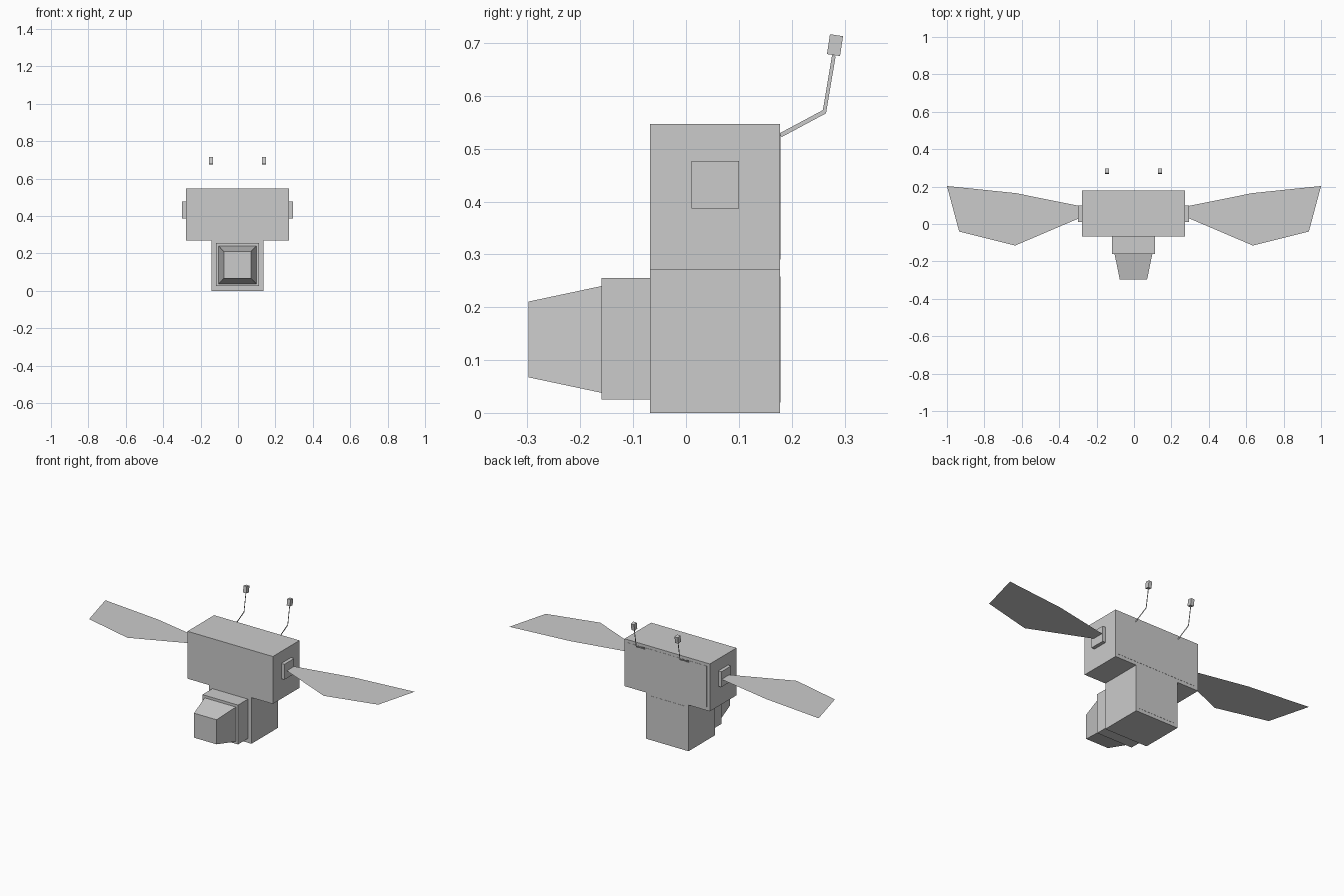
import bpy, bmesh
from mathutils import Matrix, Vector

cube = bpy.data.objects.get("Cube")
if cube:
    bpy.data.objects.remove(cube, do_unlink=True)

CX = -0.003  # centre line of the body
BACK = 0.178

grey = bpy.data.materials.new("plain_grey")
grey.use_nodes = True
grey.diffuse_color = (0.6, 0.6, 0.6, 1)
grey.node_tree.nodes["Principled BSDF"].inputs["Base Color"].default_value = (0.6, 0.6, 0.6, 1)


def finish(name, bm):
    mesh = bpy.data.meshes.new(name)
    bm.to_mesh(mesh)
    bm.free()
    mesh.materials.append(grey)
    obj = bpy.data.objects.new(name, mesh)
    bpy.context.collection.objects.link(obj)
    return obj


def box(name, x, y, z, tilt=0.0):
    """Box from (min, max) ranges, optionally tilted about x."""
    size = [r[1] - r[0] for r in (x, y, z)]
    mid = [(r[0] + r[1]) / 2 for r in (x, y, z)]
    bm = bmesh.new()
    bmesh.ops.create_cube(bm, size=1, matrix=Matrix.Translation(mid)
                          @ Matrix.Rotation(tilt, 4, 'X') @ Matrix.Diagonal((*size, 1)))
    return finish(name, bm)


def around(centre, half):
    return (centre - half, centre + half)


def sheet(name, points):
    """One flat face through the given points."""
    bm = bmesh.new()
    bm.faces.new([bm.verts.new(p) for p in points])
    return finish(name, bm)


# Body blocks and snout base
box("upper_body", around(CX, 0.276), (-0.068, BACK), (0.27, 0.547))
box("lower_body", around(CX, 0.138), (-0.068, BACK), (0, 0.27))
box("snout_base", around(CX, 0.115), (-0.16, -0.068), (0.025, 0.255))

# Snout: a box whose front face is drawn in
snout = box("snout", around(CX, 0.101), (-0.298, -0.16), (0.038, 0.24))
for v in snout.data.vertices:
    if v.co.y < -0.2:
        v.co.x = CX + (v.co.x - CX) * 0.72
        v.co.z = 0.139 + (v.co.z - 0.139) * 0.71

# Thin panels on the back
box("lower_back_panel", around(CX, 0.12), (BACK, BACK + 0.001), (0.02, 0.258))
box("upper_back_panel", around(CX, 0.256), (BACK, BACK + 0.001), (0.29, 0.53))

# Half outline of a wing, from root to tip and back
wing = [(0.295, 0.03), (0.635, -0.115), (0.935, -0.04), (1.0, 0.203), (0.632, 0.165), (0.295, 0.097)]
# Centre line of an antenna stalk in y, z
stalk = [Vector(p) for p in ((BACK, 0.525), (0.262, 0.57), (0.28, 0.677))]

for side, s in (("left", 1), ("right", -1)):
    # Wing and its mount
    box(side + "_wing_mount", around(CX + s * 0.285, 0.011), (0.01, 0.10), (0.387, 0.477))
    sheet(side + "_wing", [(s * x, y, 0.432) for x, y in wing][::s])

    # Antenna stalk: a flat ribbon bent once, with a tilted tip block
    x = CX + s * 0.1415
    offset = Vector((0.003, -0.003))
    ribbon = [p + offset for p in stalk] + [p - offset for p in reversed(stalk)]
    sheet(side + "_antenna_stalk", [(x, p.x, p.y) for p in ribbon])
    box(side + "_antenna_tip", around(x, 0.0105), around(0.282, 0.0125), around(0.696, 0.019), -0.15)
